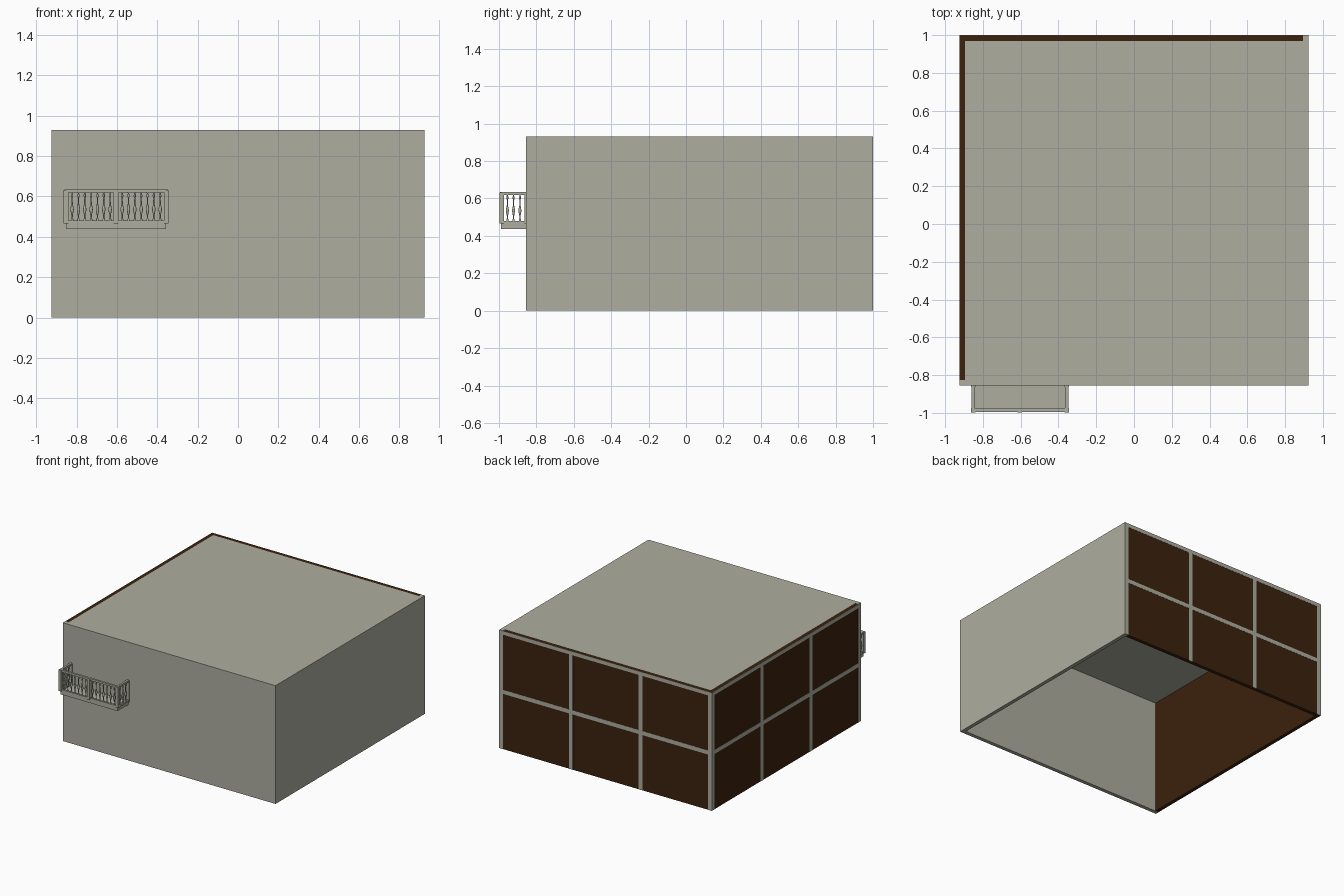
import bpy, bmesh, math

if "Cube" in bpy.data.objects:
    bpy.data.objects.remove(bpy.data.objects["Cube"])


def material(name, rgb):
    m = bpy.data.materials.new(name)
    m.diffuse_color = (*rgb, 1)
    m.use_nodes = True
    m.node_tree.nodes["Principled BSDF"].inputs["Base Color"].default_value = m.diffuse_color
    return m


concrete = material("warm_concrete", (0.423, 0.423, 0.352))
brown = material("dark_brown_glazing", (0.045, 0.016, 0.0044))


def add_box(bm, x0, x1, y0, y1, z0, z1):
    verts = bmesh.ops.create_cube(bm, size=1)["verts"]
    for v in verts:
        v.co.x = x1 if v.co.x > 0 else x0
        v.co.y = y1 if v.co.y > 0 else y0
        v.co.z = z1 if v.co.z > 0 else z0


def finish(name, bm, mat):
    me = bpy.data.meshes.new(name)
    bm.to_mesh(me)
    bm.free()
    me.materials.append(mat)
    ob = bpy.data.objects.new(name, me)
    bpy.context.collection.objects.link(ob)
    return ob


def boxes(name, mat, *dims):
    bm = bmesh.new()
    for d in dims:
        add_box(bm, *d)
    return finish(name, bm, mat)


# Room shell: open at the bottom
X, Y0, Y1, H, T = 0.925, -0.855, 1.0, 0.93, 0.03
E = 0.0015  # how far the frames stand proud of the glazing
boxes("front_wall", concrete, (-X, X, Y0, Y0 + T, 0, H))
boxes("right_wall", concrete, (X - T, X, Y0 + T, Y1, 0, H))
boxes("ceiling", concrete, (-X + T, X - T, Y0 + T, Y1 - T, H - T, H))

# Glazed left and back walls
boxes("left_glazing", brown, (-X + E, -X + T, Y0 + T, Y1 - E, 0, H))
boxes("back_glazing", brown, (-X + T, X - T, Y1 - T, Y1 - E, 0, H))


# Frames: two end posts, two mullions, a middle bar and a top bar
def frame_bars(a, b):
    w = 0.034
    bars = []
    for i in range(4):
        c = a + w / 2 + (b - a - w) * i / 3
        bars.append((c - w / 2, c + w / 2, 0, H))
    for i in range(3):
        s, e = bars[i][1], bars[i + 1][0]
        bars += [(s, e, 0.435, 0.467), (s, e, H - 0.03, H)]
    return bars


boxes("back_frame", concrete,
      *[(a, b, Y1 - E, Y1, c, d) for a, b, c, d in frame_bars(-X, X)])
boxes("left_frame", concrete,
      *[(-X, -X + E, a, b, c, d) for a, b, c, d in frame_bars(Y0 + 0.001, Y1 - E)])

# Balcony
CX, HALF, YF = -0.604, 0.248, -0.986
boxes("balcony_floor", concrete, (CX - HALF, CX + HALF, -0.988, Y0, 0.438, 0.466))

# Posts: two front corners, one middle, two half posts at the wall
p = 0.012
posts = [(CX + s * HALF - p, CX + s * HALF + p, YF - p, YF + p, 0.466, 0.632) for s in (-1, 0, 1)]
posts += [(CX + s * HALF - p, CX + s * HALF + p, Y0 - 0.008, Y0, 0.466, 0.632) for s in (-1, 1)]
boxes("balcony_posts", concrete, *posts)

# Top and bottom rails
r = 0.008
rails = []
for z0, z1 in ((0.466, 0.48), (0.619, 0.634)):
    rails.append((CX - HALF, CX + HALF, YF - r, YF + r, z0, z1))
    for s in (-1, 1):
        rails.append((CX + s * HALF - r, CX + s * HALF + r, YF, Y0, z0, z1))
boxes("balcony_rails", concrete, *rails)

# Turned balusters
profile = [(0.006, 0.48), (0.006, 0.488), (0.003, 0.493), (0.0035, 0.508), (0.007, 0.525),
           (0.0085, 0.535), (0.007, 0.546), (0.0035, 0.562), (0.0025, 0.592),
           (0.0055, 0.600), (0.0055, 0.608), (0.003, 0.613), (0.004, 0.62)]


def add_baluster(bm, x, y, n=10):
    rings = [[bm.verts.new((x + rad * math.cos(math.tau * k / n),
                            y + rad * math.sin(math.tau * k / n), z)) for k in range(n)]
             for rad, z in profile]
    for lo, hi in zip(rings, rings[1:]):
        for k in range(n):
            j = (k + 1) % n
            bm.faces.new((lo[k], lo[j], hi[j], hi[k])).smooth = True


bm = bmesh.new()
for s in (-1, 1):
    for i in range(-3, 4):
        add_baluster(bm, CX + s * HALF / 2 + i * 0.0314, YF)
    for y in (-0.955, -0.922, -0.888):
        add_baluster(bm, CX + s * HALF, y)
finish("balusters", bm, concrete)
